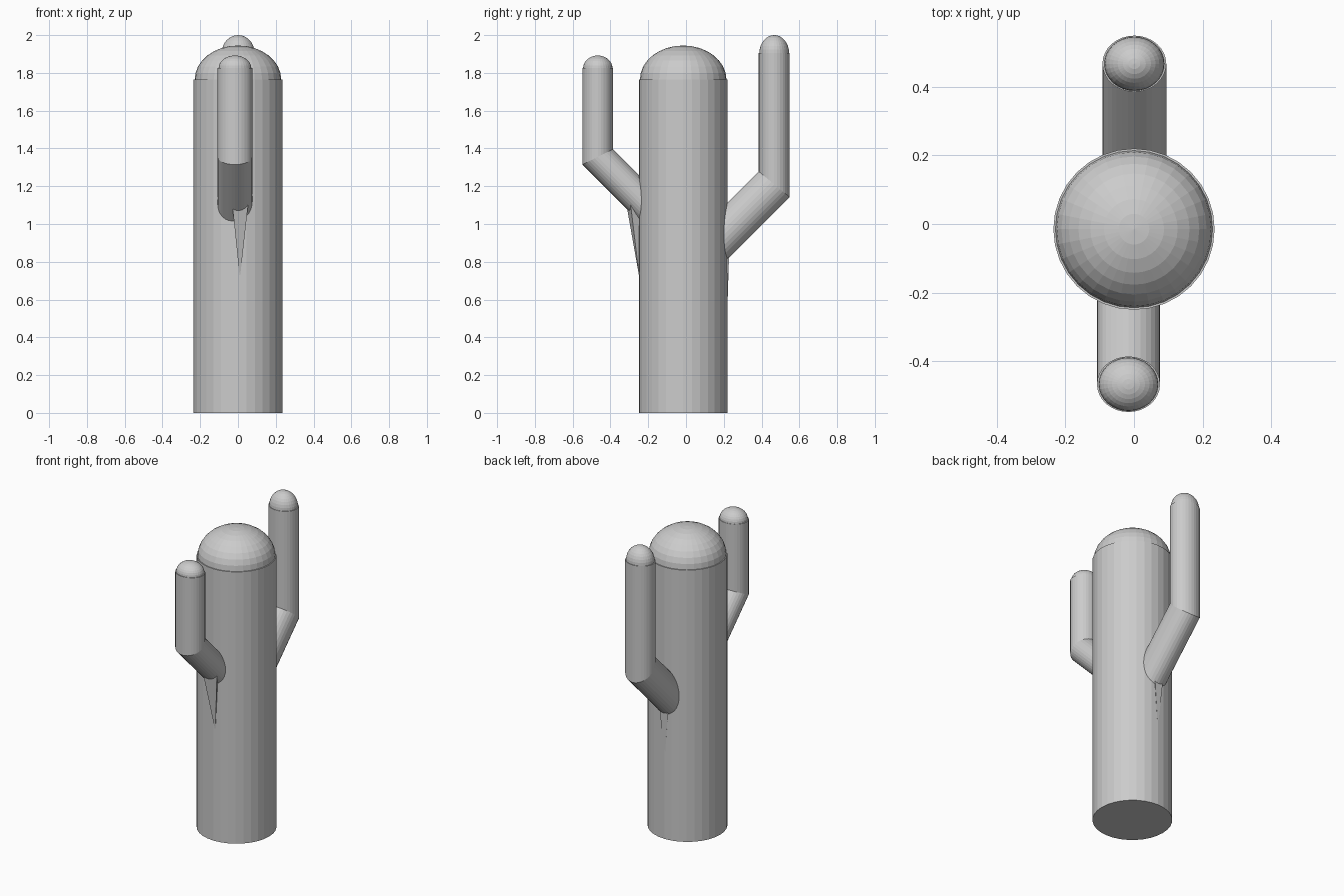
import bpy, bmesh, math
from mathutils import Vector

if "Cube" in bpy.data.objects:
    bpy.data.objects.remove(bpy.data.objects["Cube"])

SIDES = 32
gray = bpy.data.materials.new("plain gray")
gray.diffuse_color = (0.6, 0.6, 0.6, 1)
gray.use_nodes = True
gray.node_tree.nodes["Principled BSDF"].inputs["Base Color"].default_value = gray.diffuse_color


def finish(bm, name):
    bmesh.ops.recalc_face_normals(bm, faces=bm.faces[:])
    me = bpy.data.meshes.new(name)
    bm.to_mesh(me)
    bm.free()
    me.materials.append(gray)
    ob = bpy.data.objects.new(name, me)
    bpy.context.collection.objects.link(ob)
    return ob


def ring(cx, cy, z, rx, ry, slope=0.0):
    """Elliptical ring; slope tilts its height along y."""
    pts = []
    for i in range(SIDES):
        a = math.tau * i / SIDES
        dy = ry * math.sin(a)
        pts.append(Vector((cx + rx * math.cos(a), cy + dy, z + slope * dy)))
    return pts


def loft(name, rings, tip=None):
    bm = bmesh.new()
    rows = [[bm.verts.new(p) for p in r] for r in rings]
    for a, b in zip(rows, rows[1:]):
        for i in range(SIDES):
            j = (i + 1) % SIDES
            bm.faces.new((a[i], a[j], b[j], b[i]))
    bm.faces.new(rows[0][::-1])
    if tip is None:
        bm.faces.new(rows[-1])
    else:
        t = bm.verts.new(tip)
        for i in range(SIDES):
            bm.faces.new((rows[-1][i], rows[-1][(i + 1) % SIDES], t))
    return finish(bm, name)


def dome(name, cx, cy, z, rx, ry, h, steps=8):
    rings = []
    for k in range(steps):
        a = math.pi / 2 * k / steps
        c = math.cos(a)
        rings.append(ring(cx, cy, z + h * math.sin(a), rx * c, ry * c))
    return loft(name, rings, Vector((cx, cy, z + h)))


def arm(name, cx, cy, elbow_z, slope, top_z, cap_h, rx, ry):
    """Upright arm with a mitred elbow running 45 degrees down into the trunk."""
    side = 1 if cy > 0 else -1
    elbow = ring(cx, cy, elbow_z, rx, ry, slope)
    shift = Vector((0, -side * 0.38, -0.38))
    root = [p + shift for p in elbow]
    loft(name, [root, elbow, ring(cx, cy, top_z, rx, ry)])
    dome(name + "_cap", cx, cy, top_z, rx * 0.94, ry * 0.96, cap_h)


def web(name, pts):
    """Small wedge blending the underside of an arm into the trunk."""
    bm = bmesh.new()
    v = [bm.verts.new(p) for p in pts]
    for f in ((0, 1, 2), (0, 1, 3), (1, 2, 3), (0, 2, 3)):
        bm.faces.new([v[i] for i in f])
    finish(bm, name)


# Trunk and its rounded top
loft("trunk", [ring(0, -0.015, 0, 0.235, 0.235), ring(0, -0.015, 1.765, 0.235, 0.235)])
dome("trunk_cap", 0, -0.015, 1.765, 0.229, 0.229, 0.18)

# Arms
arm("back_arm", 0.001, 0.467, 1.21, -0.83, 1.905, 0.095, 0.093, 0.082)
arm("front_arm", -0.016, -0.467, 1.355, 0.5, 1.825, 0.067, 0.092, 0.081)

# Wedges under the arms
web("front_web", [(-0.03, -0.315, 1.10), (0.06, -0.30, 1.16), (0.01, -0.246, 0.71), (0.01, -0.2, 1.15)])
web("back_web", [(-0.03, 0.228, 0.84), (0.03, 0.228, 0.84), (0, 0.218, 0.52), (0, 0.18, 0.85)])
